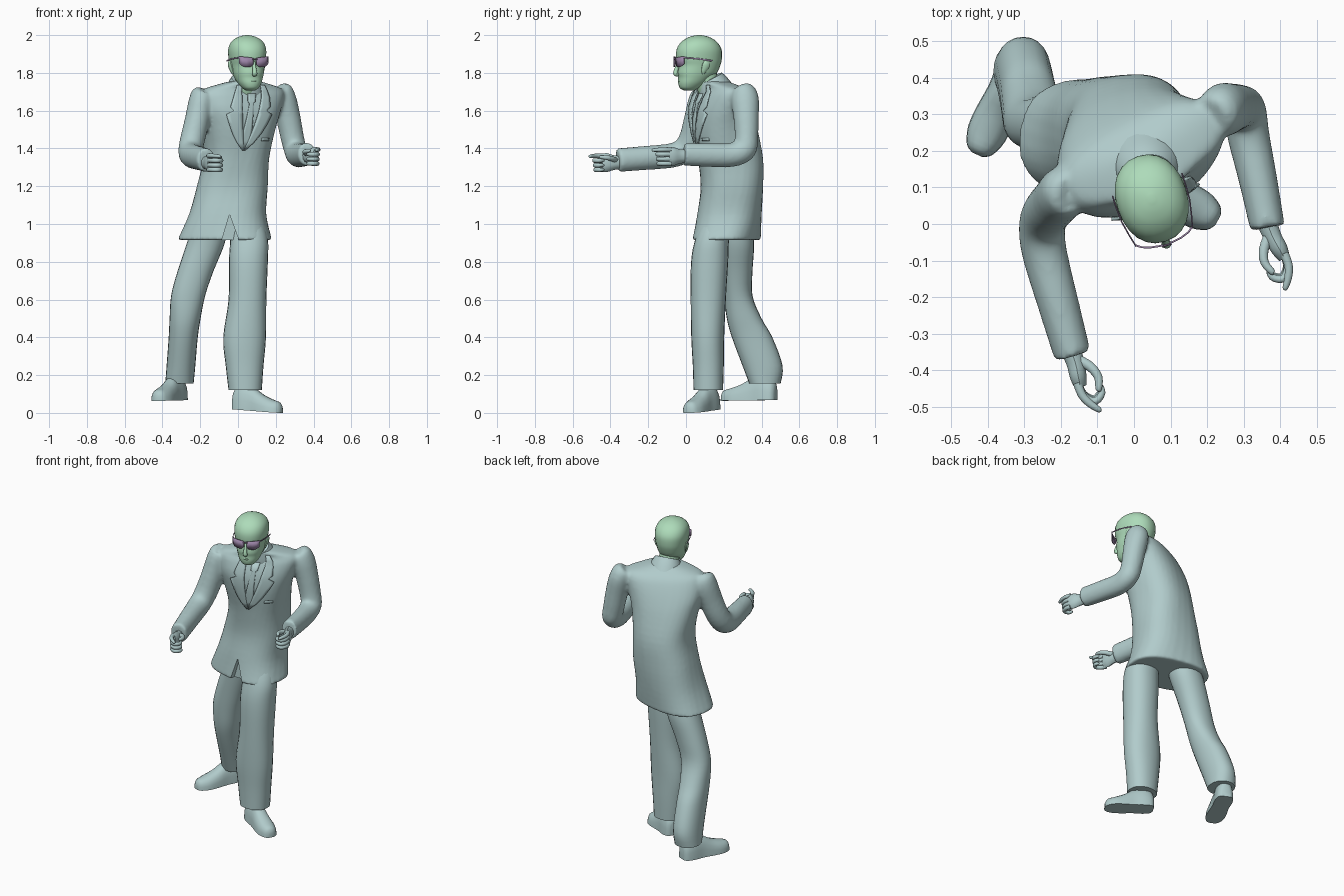
import bpy, bmesh, math
from mathutils import Vector as V


def material(name, rgb):
    m = bpy.data.materials.new(name)
    m.diffuse_color = (*rgb, 1)
    return m


SUIT = material("grey teal", (0.44, 0.60, 0.60))
SKIN = material("pale green", (0.42, 0.71, 0.49))
LENS = material("muted purple", (0.34, 0.24, 0.40))


def spline(keys, k=4):
    """Catmull-Rom refinement of a list of number tuples."""
    out = []
    for i in range(len(keys) - 1):
        p0, p1, p2 = keys[max(i - 1, 0)], keys[i], keys[i + 1]
        p3 = keys[min(i + 2, len(keys) - 1)]
        for j in range(k):
            t = j / k
            out.append(tuple(0.5 * (2 * b + (c - a) * t + (2 * a - 5 * b + 4 * c - d) * t * t
                                    + (3 * b - a - 3 * c + d) * t ** 3)
                             for a, b, c, d in zip(p0, p1, p2, p3)))
    return out + [tuple(keys[-1])]


def ring(c, u, v, a, b, n, p):
    pts = []
    for i in range(n):
        t = 2 * math.pi * i / n
        ct, st = math.cos(t), math.sin(t)
        x = math.copysign(abs(ct) ** (2 / p), ct) * a
        y = math.copysign(abs(st) ** (2 / p), st) * b
        pts.append(V(c) + u * x + v * y)
    return pts


def finish(name, bm, mat):
    bmesh.ops.recalc_face_normals(bm, faces=bm.faces)
    me = bpy.data.meshes.new(name)
    bm.to_mesh(me)
    bm.free()
    me.materials.append(mat)
    ob = bpy.data.objects.new(name, me)
    bpy.context.collection.objects.link(ob)
    return ob


def loft(name, rings, mat):
    bm = bmesh.new()
    rows = [[bm.verts.new(p) for p in r] for r in rings]
    n = len(rows[0])
    for r, s in zip(rows, rows[1:]):
        for i in range(n):
            bm.faces.new((r[i], r[(i + 1) % n], s[(i + 1) % n], s[i]))
    bm.faces.new(rows[0][::-1])
    bm.faces.new(rows[-1])
    return finish(name, bm, mat)


def axes(yaw):
    c, s = math.cos(math.radians(yaw)), math.sin(math.radians(yaw))
    return V((c, s, 0)), V((-s, c, 0))


def stack(name, keys, mat, n=24, p=2.2):
    """Horizontal sections: x, y, z, half width, half depth, yaw."""
    return loft(name, [ring(k[:3], *axes(k[5]), k[3], k[4], n, p) for k in spline(keys)], mat)


def tube(name, keys, mat, ref=(1, 0, 0), n=16, k=4, p=2.0):
    """Sections across a path: x, y, z, radius along ref, other radius."""
    ks = spline(keys, k)
    rings = []
    for i, q in enumerate(ks):
        t = (V(ks[min(i + 1, len(ks) - 1)][:3]) - V(ks[max(i - 1, 0)][:3])).normalized()
        v = t.cross(V(ref)).normalized()
        rings.append(ring(q[:3], v.cross(t), v, q[3], q[4], n, p))
    return loft(name, rings, mat)


# jacket body, twisted from hips to shoulders
TORSO = [(-.07, .215, .915, .25, .172, -12), (-.055, .23, 1.05, .205, .17, -4),
         (-.03, .243, 1.2, .188, .165, 3), (-.01, .235, 1.35, .173, .17, 10),
         (0, .205, 1.5, .195, .165, 18), (.008, .188, 1.6, .222, .148, 23),
         (.022, .185, 1.68, .235, .118, 25), (.027, .182, 1.715, .218, .095, 25),
         (.032, .165, 1.735, .16, .085, 25), (.036, .145, 1.755, .08, .075, 20)]
jacket = stack("jacket", TORSO, SUIT, 32, 2.5)
SURF = spline(TORSO, 8)


def chest(u, z, lift):
    """Point on the jacket front at sideways offset u and height z."""
    for q, r in zip(SURF, SURF[1:]):
        if q[2] <= z <= r[2]:
            t = (z - q[2]) / (r[2] - q[2])
            x, y, _, a, b, yaw = (m + (w - m) * t for m, w in zip(q, r))
            e, f = axes(yaw)
            d = b * (1 - min(abs(u / a), .99) ** 2.5) ** .4 + lift
            return V((x, y, z)) + e * u - f * d


def plate(name, rows, lift, side=1, thick=.008):
    bm = bmesh.new()
    grid = [[bm.verts.new(chest(side * (a + (b - a) * j / 4), z, lift)) for j in range(5)]
            for z, a, b in rows]
    for r, s in zip(grid, grid[1:]):
        for j in range(4):
            bm.faces.new((r[j], r[j + 1], s[j + 1], s[j]))
    ob = finish(name, bm, SUIT)
    mod = ob.modifiers.new("thickness", 'SOLIDIFY')
    mod.thickness, mod.offset = thick, 0


# lapels, tie, pocket edge and collar
LAPEL = [(1.39, 0, .008), (1.43, .01, .045), (1.48, .022, .08), (1.53, .034, .107),
         (1.58, .044, .13), (1.6, .048, .095), (1.62, .05, .115), (1.67, .056, .105),
         (1.70, .058, .095), (1.735, .055, .08)]
for side, label in ((-1, "right"), (1, "left")):
    plate(label + "_lapel", LAPEL, .005, side)
plate("tie", [(1.40, -.006, .006), (1.44, -.024, .024), (1.5, -.023, .023), (1.56, -.018, .018),
              (1.64, -.011, .011), (1.645, -.02, .02), (1.69, -.024, .024)], .004)
plate("breast_pocket", [(1.44, .09, .135), (1.455, .09, .135)], .003, 1, .005)
tube("jacket_collar", [(.034, .165, 1.69, .108, .098), (.037, .145, 1.735, .092, .085),
                       (.04, .128, 1.77, .074, .07)], SUIT, n=24)

# trousers
stack("front_trouser_leg", [(.04, .175, 1.03, .09, .085, 0), (.058, .139, .92, .1, .09, 0),
      (.055, .125, .8, .103, .098, 0), (.05, .118, .6, .1, .093, 0),
      (.035, .115, .4, .113, .087, 0), (.035, .118, .25, .1, .082, 0),
      (.038, .118, .12, .088, .078, 0)], SUIT)
stack("rear_trouser_leg", [(-.14, .25, 1.03, .09, .09, 0), (-.17, .27, .9, .1, .09, 0),
      (-.225, .272, .75, .095, .08, 0), (-.264, .277, .62, .09, .075, 0),
      (-.28, .308, .5, .082, .092, 0), (-.29, .35, .4, .077, .107, 0),
      (-.302, .405, .25, .076, .106, 0), (-.31, .418, .155, .075, .083, 0)], SUIT)


# shoes: along the foot t, half width, height
def shoe(name, heel, toe, z0, z1):
    h, t = V((*heel, z0)), V((*toe, z1))
    d = (t - h).normalized()
    side = d.cross(V((0, 0, 1))).normalized()
    rings = []
    for s, w, hi in spline([(0, .025, .08), (.05, .045, .11), (.2, .053, .135), (.4, .05, .125),
                            (.6, .055, .09), (.8, .055, .068), (.95, .038, .055), (1, .015, .03)], 3):
        c = h.lerp(t, s)
        pts = ring(c, side, V((0, 0, 1)), w, hi, 20, 2.4)
        for q in pts:
            q.z = max(q.z, c.z)
        rings.append(pts)
    loft(name, rings, SUIT)


shoe("front_shoe", (-.02, .15), (.23, .01), .02, 0)
shoe("rear_shoe", (-.30, .475), (-.43, .19), .068, .064)

# sleeves, fused with the jacket body and smoothed at the shoulders
sleeves = [
    tube("right_sleeve", [(-.178, .09, 1.706, .03, .035), (-.182, .09, 1.697, .058, .06),
         (-.195, .085, 1.65, .066, .074), (-.216, .06, 1.55, .066, .072),
         (-.24, .03, 1.45, .066, .068), (-.252, -.01, 1.39, .064, .067),
         (-.245, -.08, 1.362, .062, .065), (-.21, -.21, 1.35, .057, .064),
         (-.168, -.36, 1.338, .051, .063)], SUIT, n=20),
    tube("left_sleeve", [(.22, .3, 1.722, .03, .035), (.225, .303, 1.712, .058, .06),
         (.243, .312, 1.66, .066, .074), (.265, .318, 1.57, .065, .068),
         (.287, .32, 1.46, .062, .062), (.303, .308, 1.395, .06, .064),
         (.314, .24, 1.366, .058, .064), (.34, .12, 1.365, .053, .063),
         (.366, -.01, 1.37, .048, .061)], SUIT, n=20)]
for ob in [jacket] + sleeves:
    ob.select_set(True)
bpy.context.view_layer.objects.active = jacket
bpy.ops.object.join()
fuse = jacket.modifiers.new("fuse", 'REMESH')
fuse.mode, fuse.voxel_size, fuse.use_smooth_shade = 'VOXEL', .01, True
soft = jacket.modifiers.new("soften", 'SMOOTH')
soft.factor, soft.iterations = .5, 6

# notch at the front hem
notch = loft("hem_notch_cutter", [[V((-.09, y, .9)), V((.01, y, .9)), V((-.045, y, 1.05))]
                                  for y in (-.02, .085)], SUIT)
notch.hide_render = notch.hide_viewport = True
cut = jacket.modifiers.new("notch", 'BOOLEAN')
cut.operation, cut.object = 'DIFFERENCE', notch


# hands: palm, four curled fingers and a thumb; s points to the thumb side
def hand(label, wrist, f, s):
    w, f, s = V(wrist), V((*f, 0)).normalized(), V((*s, 0)).normalized()

    def part(name, pts):
        keys = [(*(w + s * a + f * b + V((0, 0, z))), q, r) for a, b, z, q, r in pts]
        tube(label + name, keys, SUIT, (0, 0, 1), 10, 3)

    part("_palm", [(0, -.03, .0, .034, .03), (0, .02, 0, .038, .026), (-.006, .06, 0, .05, .024),
                   (-.01, .088, 0, .046, .017)])
    part("_index_finger", [(-.014, .075, .036, .013, .013), (-.014, .11, .036, .012, .012),
                           (-.002, .14, .035, .011, .011), (.016, .165, .033, .008, .008),
                           (.02, .17, .032, .002, .002)])
    for name, z in (("_middle_finger", .011), ("_ring_finger", -.014), ("_little_finger", -.038)):
        k = 1 + z
        part(name, [(-.014, .075, z, .013, .013), (-.01, .115 * k, z, .012, .012),
                    (.014, .138 * k, z, .012, .011), (.04, .122 * k, z, .011, .01),
                    (.038, .098, z, .008, .008), (.034, .094, z, .002, .002)])
    part("_thumb", [(.008, .015, .012, .015, .015), (.034, .045, .02, .014, .014),
                    (.045, .08, .026, .012, .012), (.034, .112, .03, .009, .009),
                    (.031, .116, .03, .002, .002)])


hand("right", (-.168, -.36, 1.325), (.35, -.94), (.94, .35))
hand("left", (.372, -.015, 1.358), (.35, -.94), (-.94, -.35))

# head, turned a little; sections as z, front, back, half width
YAW = 18
HU, HV = axes(YAW)


def face(u, v, z):
    return V((.05, .065, z)) + HU * u + HV * v


HEAD = [(1.708, -.08, -.02, .025), (1.72, -.1, .0, .042), (1.745, -.108, .035, .06),
        (1.775, -.108, .07, .073), (1.80, -.112, .1, .081), (1.84, -.108, .118, .088),
        (1.875, -.118, .126, .094), (1.92, -.116, .125, .097), (1.955, -.098, .107, .088),
        (1.98, -.068, .078, .065), (1.994, -.035, .045, .035), (2.0, -.005, .015, .008)]
stack("head", [(*face(0, (f + b) / 2, z), a, (b - f) / 2, YAW) for z, f, b, a in HEAD], SKIN, 24, 2.2)
tube("neck", [(.038, .135, 1.68, .06, .06), (.042, .115, 1.74, .058, .062),
              (.046, .095, 1.81, .06, .062)], SKIN)
tube("nose", [(*face(0, v, z), a, b) for v, z, a, b in
              ((-.105, 1.862, .008, .008), (-.116, 1.835, .009, .01), (-.125, 1.808, .012, .012),
               (-.125, 1.794, .014, .012), (-.112, 1.787, .008, .008))], SKIN, HU, 10)
tube("lips", [(*face(u, v, 1.757), r, r) for u, v, r in
              ((-.026, -.096, .003), (0, -.106, .007), (.026, -.096, .003))], SKIN, (0, 0, 1), 8)
for side, label in ((-1, "right"), (1, "left")):
    tube(label + "_ear", [(*face(side * u, v, z), a, b) for u, v, z, a, b in
         ((.08, .0, 1.795, .006, .006), (.085, .005, 1.815, .01, .016),
          (.092, .015, 1.845, .01, .022), (.091, .015, 1.867, .006, .01))], SKIN, HU, 10)

    # glasses: curved lens plate, temple arm
    bm = bmesh.new()
    cols = []
    for u, v, lo, hi in ((.008, -.129, 1.846, 1.878), (.02, -.128, 1.833, 1.881),
                         (.045, -.124, 1.83, 1.884), (.068, -.116, 1.836, 1.886),
                         (.082, -.106, 1.85, 1.887)):
        cols.append([bm.verts.new(face(side * u, v, z)) for z in (lo, hi)])
    for c, d in zip(cols, cols[1:]):
        bm.faces.new((c[0], d[0], d[1], c[1]))
    lens = finish(label + "_lens", bm, LENS)
    lens.modifiers.new("thickness", 'SOLIDIFY').thickness = .005
    tube(label + "_temple", [(*face(side * u, v, z), .002, .004) for u, v, z in
         ((.081, -.107, 1.88), (.098, -.03, 1.874), (.1, .045, 1.864))], LENS, HU, 8, 2)
tube("glasses_bridge", [(*face(u, -.129, 1.873), .004, .003) for u in (-.014, 0, .014)],
     LENS, (0, 0, 1), 8, 1)

# smooth shading with crisp edges
for ob in bpy.data.objects:
    ob.select_set(ob != notch)
bpy.context.view_layer.objects.active = jacket
bpy.ops.object.shade_smooth_by_angle(angle=math.radians(40))
